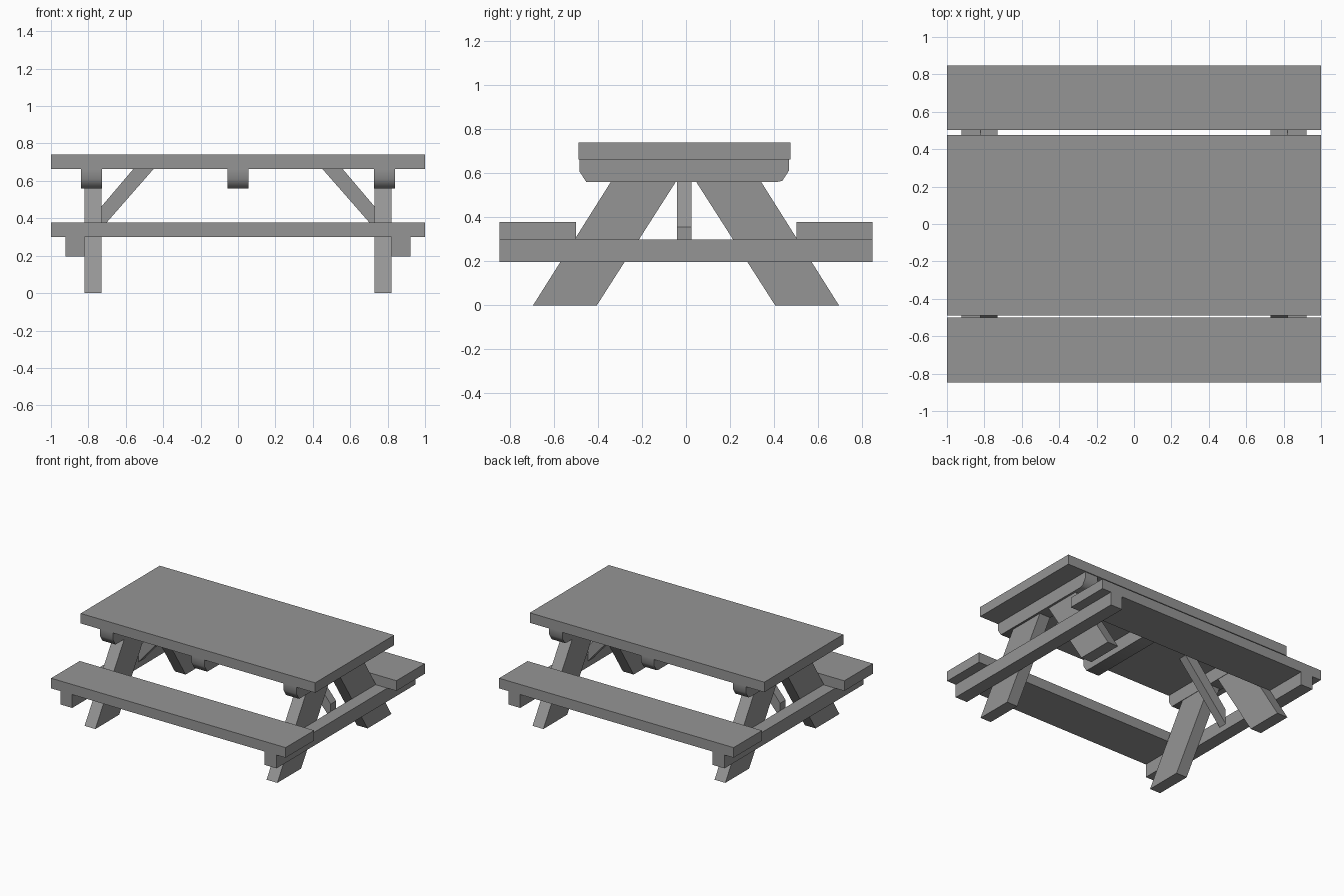
import bpy
import bmesh
import math

cube = bpy.data.objects.get("Cube")
if cube:
    bpy.data.objects.remove(cube, do_unlink=True)

# One plain grey for the whole table
grey = bpy.data.materials.new("plain grey")
grey.use_nodes = True
color = (0.3, 0.3, 0.3, 1)
grey.diffuse_color = color
shader = next(n for n in grey.node_tree.nodes if n.type == 'BSDF_PRINCIPLED')
shader.inputs["Base Color"].default_value = color


def prism(name, outline, axis, low, high):
    """Extrude a 2D outline along x (outline in y, z) or y (outline in x, z)."""
    bm = bmesh.new()

    def place(p, d):
        return (d, p[0], p[1]) if axis == 'x' else (p[0], d, p[1])

    rings = [[bm.verts.new(place(p, d)) for p in outline] for d in (low, high)]
    for ring in rings:
        bm.faces.new(ring)
    count = len(outline)
    for i in range(count):
        j = (i + 1) % count
        bm.faces.new((rings[0][i], rings[0][j], rings[1][j], rings[1][i]))
    bmesh.ops.recalc_face_normals(bm, faces=bm.faces[:])
    mesh = bpy.data.meshes.new(name)
    bm.to_mesh(mesh)
    bm.free()
    mesh.materials.append(grey)
    obj = bpy.data.objects.new(name, mesh)
    bpy.context.collection.objects.link(obj)
    return obj


def board(name, x, y, z):
    outline = [(y[0], z[0]), (y[1], z[0]), (y[1], z[1]), (y[0], z[1])]
    return prism(name, outline, 'x', *x)


TOP_LOW, CLEAT_LOW = 0.663, 0.56

# Table top and the two benches
board("table_top", (-1, 1), (-0.488, 0.475), (TOP_LOW, 0.74))
board("front_bench", (-1, 1), (-0.848, -0.5), (0.3, 0.378))
board("back_bench", (-1, 1), (0.502, 0.848), (0.3, 0.378))

# Cleats under the top, with trimmed lower corners
cleat_outline = [(-0.485, TOP_LOW), (-0.485, 0.61), (-0.453, CLEAT_LOW),
                 (0.41, CLEAT_LOW), (0.437, 0.565), (0.468, 0.612), (0.468, TOP_LOW)]
for name, x in (("right", -0.783), ("middle", 0), ("left", 0.783)):
    cleat = prism(name + "_cleat", cleat_outline, 'x', x - 0.056, x + 0.056)
    bpy.ops.object.select_all(action='DESELECT')
    cleat.select_set(True)
    bpy.context.view_layer.objects.active = cleat
    bpy.ops.object.shade_smooth_by_angle(angle=math.radians(65))

# End frames, mirrored left and right
for side, sx in (("right", -1), ("left", 1)):
    board(side + "_seat_beam", sorted((sx * 0.82, sx * 0.922)),
          (-0.848, 0.848), (0.197, 0.3))
    # Splayed legs
    for end, sy in (("front", -1), ("back", 1)):
        leg = [(sy * 0.695, 0), (sy * 0.405, 0),
               (sy * 0.047, CLEAT_LOW), (sy * 0.342, CLEAT_LOW)]
        prism(f"{end}_{side}_leg", leg, 'x', *sorted((sx * 0.73, sx * 0.822)))
    # Diagonal brace from seat beam to table top
    brace = [(sx * 0.56, TOP_LOW), (sx * 0.452, TOP_LOW),
             (sx * 0.82, 0.243), (sx * 0.82, 0.357)]
    prism(side + "_brace", brace, 'y', -0.042, 0.024)
